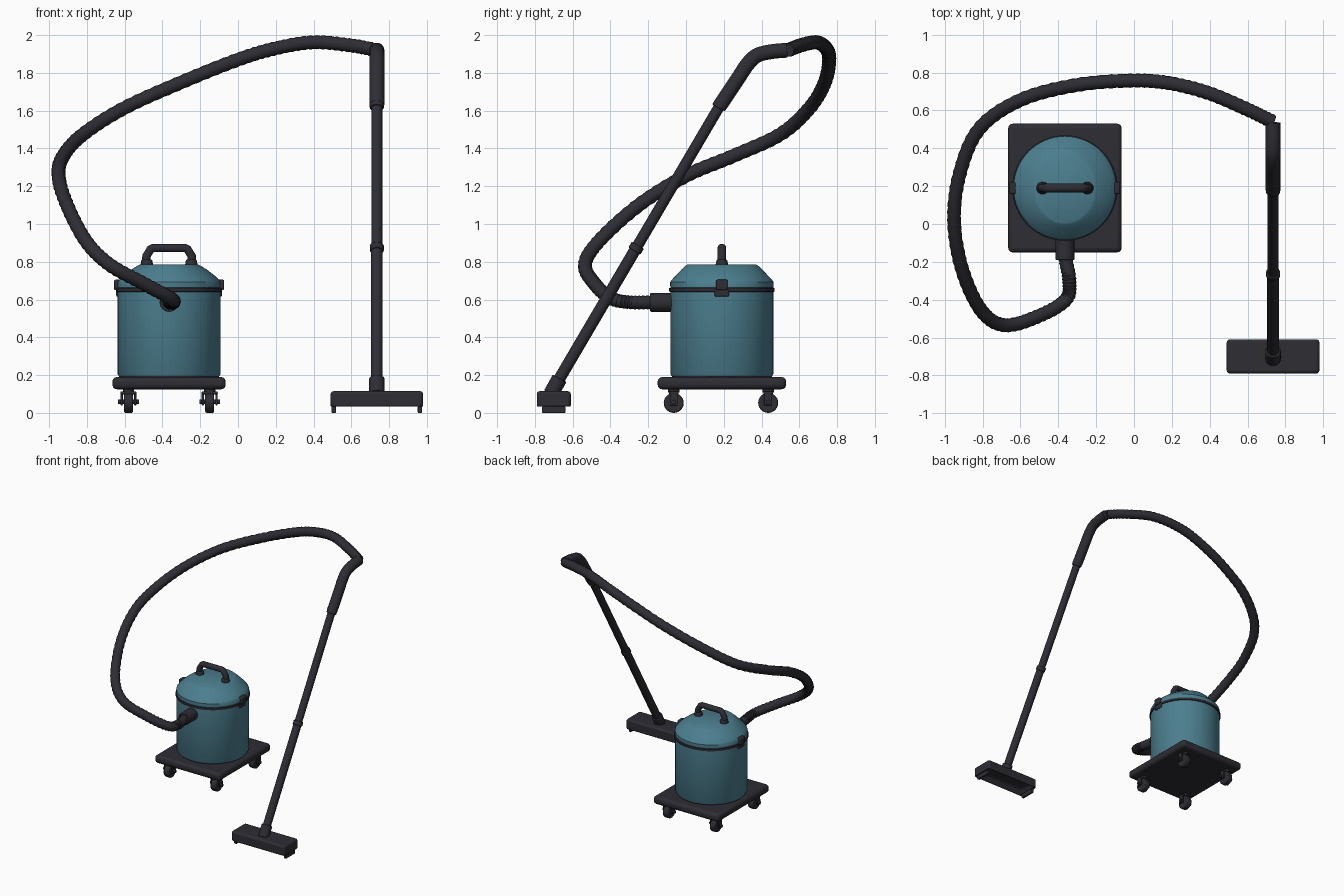
import bpy, bmesh, math
from mathutils import Vector, Matrix

if "Cube" in bpy.data.objects:
    bpy.data.objects.remove(bpy.data.objects["Cube"])


def material(name, rgb):
    m = bpy.data.materials.new(name)
    m.diffuse_color = (*rgb, 1)
    m.use_nodes = True
    m.node_tree.nodes["Principled BSDF"].inputs["Base Color"].default_value = m.diffuse_color
    return m


TEAL = material("teal paint", (0.072, 0.21, 0.275))
DARK = material("dark plastic", (0.026, 0.026, 0.034))
CX, CY = -0.365, 0.19      # centre of the canister
WX = 0.735                 # side position of the wand


def finish(name, bm, mat, bevel=0, segs=3):
    bmesh.ops.recalc_face_normals(bm, faces=bm.faces)
    me = bpy.data.meshes.new(name)
    bm.to_mesh(me)
    bm.free()
    ob = bpy.data.objects.new(name, me)
    bpy.context.collection.objects.link(ob)
    me.materials.append(mat)
    if bevel:
        b = ob.modifiers.new("bevel", 'BEVEL')
        b.width, b.segments = bevel, segs
        b.limit_method = 'ANGLE'
    smooth(ob)
    return ob


def smooth(ob):
    bpy.ops.object.select_all(action='DESELECT')
    ob.select_set(True)
    bpy.context.view_layer.objects.active = ob
    bpy.ops.object.shade_smooth_by_angle(angle=math.radians(35))


def box(name, lo, hi, mat=DARK, bevel=0.0, segs=3):
    lo, hi = Vector(lo), Vector(hi)
    bm = bmesh.new()
    bmesh.ops.create_cube(bm, size=1, matrix=Matrix.Translation((lo + hi) / 2)
                          @ Matrix.Diagonal((*(hi - lo), 1)))
    return finish(name, bm, mat, bevel, segs)


def rod(name, a, b, r, r2=None, mat=DARK, sides=24, bevel=0.0):
    a, b = Vector(a), Vector(b)
    bm = bmesh.new()
    rot = (b - a).to_track_quat('Z', 'Y').to_matrix().to_4x4()
    bmesh.ops.create_cone(bm, cap_ends=True, segments=sides, radius1=r,
                          radius2=r if r2 is None else r2, depth=(b - a).length,
                          matrix=Matrix.Translation((a + b) / 2) @ rot)
    return finish(name, bm, mat, bevel, 2)


def loft(name, rings, mat, n=64):
    """Stack of elliptical rings (z, radius x, radius y) with capped ends."""
    bm = bmesh.new()
    rows = [[bm.verts.new((CX + rx * math.cos(2 * math.pi * i / n),
                           CY + ry * math.sin(2 * math.pi * i / n), z))
             for i in range(n)] for z, rx, ry in rings]
    for p, q in zip(rows, rows[1:]):
        for i in range(n):
            bm.faces.new((p[i], p[(i + 1) % n], q[(i + 1) % n], q[i]))
    bm.faces.new(rows[0])
    bm.faces.new(rows[-1])
    return finish(name, bm, mat)


def spline(pts, steps):
    """Smooth path through the points."""
    p = [Vector(v) for v in pts]
    p = [2 * p[0] - p[1]] + p + [2 * p[-1] - p[-2]]
    out = []
    for a, b, c, d in zip(p, p[1:], p[2:], p[3:]):
        for i in range(steps):
            t = i / steps
            out.append(0.5 * (2 * b + (c - a) * t + (2 * a - 5 * b + 4 * c - d) * t * t
                              + (3 * b - a - 3 * c + d) * t ** 3))
    return out + [p[-2]]


def tube(name, pts, radii, mat=DARK, res=5):
    cu = bpy.data.curves.new(name, 'CURVE')
    cu.dimensions = '3D'
    cu.bevel_depth, cu.bevel_resolution, cu.use_fill_caps = 1, res, True
    s = cu.splines.new('POLY')
    s.points.add(len(pts) - 1)
    for sp, v, r in zip(s.points, pts, radii):
        sp.co, sp.radius = (*v, 1), r
    cu.materials.append(mat)
    ob = bpy.data.objects.new(name, cu)
    bpy.context.collection.objects.link(ob)
    bpy.ops.object.select_all(action='DESELECT')
    ob.select_set(True)
    bpy.context.view_layer.objects.active = ob
    bpy.ops.object.convert(target='MESH')
    smooth(bpy.context.object)


# Trolley base and casters
box("trolley_base", (-0.665, -0.15, 0.125), (-0.065, 0.53, 0.19), bevel=0.024)
for i, x in enumerate((-0.58, -0.15)):
    for j, y in enumerate((-0.065, 0.435)):
        tag = f"_{i}{j}"
        rod("caster_wheel" + tag, (x - 0.024, y, 0.053), (x + 0.024, y, 0.053), 0.053,
            sides=28, bevel=0.008)
        rod("caster_axle" + tag, (x - 0.055, y, 0.058), (x + 0.055, y, 0.058), 0.012, sides=12)
        box("caster_crown" + tag, (x - 0.043, y - 0.026, 0.098), (x + 0.043, y + 0.026, 0.113),
            bevel=0.005)
        rod("caster_stem" + tag, (x, y, 0.108), (x, y, 0.13), 0.03)
        for s in (-1, 1):
            box(f"caster_fork{tag}_{s}", (x + s * 0.036 - 0.006, y - 0.021, 0.04),
                (x + s * 0.036 + 0.006, y + 0.021, 0.108), bevel=0.004)

# Canister, seal band and domed lid
loft("canister_foot", [(0.185, 0.262, 0.262), (0.2, 0.267, 0.267)], DARK)
loft("canister", [(0.195, 0.266, 0.266), (0.205, 0.272, 0.272), (0.645, 0.272, 0.272)], TEAL)
loft("seal_band", [(0.64, 0.27, 0.27), (0.642, 0.279, 0.279), (0.66, 0.279, 0.279),
                   (0.664, 0.27, 0.27)], DARK)
loft("lid", [(0.66, 0.273, 0.273), (0.692, 0.272, 0.274), (0.706, 0.262, 0.264),
             (0.727, 0.241, 0.244), (0.757, 0.203, 0.216), (0.778, 0.169, 0.194),
             (0.785, 0.155, 0.183)], TEAL)

# Side latches
for s, tag in ((-1, "left"), (1, "right")):
    for part, z0, z1, w, d in (("catch", 0.615, 0.66, 0.038, 0.28),
                               ("lever", 0.65, 0.705, 0.031, 0.292)):
        xs = sorted((CX + s * 0.255, CX + s * d))
        box(f"latch_{part}_{tag}", (xs[0], CY - w, z0), (xs[1], CY + w, z1), bevel=0.008)

# Carrying handle
hp = [(CX + s * x, CY, z) for s, x, z in
      ((-1, 0.122, 0.782), (-1, 0.12, 0.83), (-1, 0.098, 0.866), (-1, 0.084, 0.873),
       (1, 0.084, 0.873), (1, 0.098, 0.866), (1, 0.12, 0.83), (1, 0.122, 0.782))]
tube("carry_handle", hp, [0.023] * len(hp))
for s in (-1, 1):
    rod(f"handle_foot_{s}", (CX + s * 0.118, CY, 0.78), (CX + s * 0.118, CY, 0.812), 0.034,
        0.028, bevel=0.006)

# Hose inlet and ribbed hose
rod("hose_inlet", (CX, -0.05, 0.585), (CX, -0.19, 0.585), 0.05, bevel=0.005)
hose = spline([(CX, -0.17, 0.585), (-0.342, -0.3, 0.586), (-0.36, -0.4, 0.608),
               (-0.5, -0.485, 0.685), (-0.68, -0.535, 0.785), (-0.805, -0.46, 0.91),
               (-0.905, -0.25, 1.1), (-0.95, 0, 1.255), (-0.925, 0.25, 1.36),
               (-0.82, 0.5, 1.475), (-0.6, 0.655, 1.615), (-0.3, 0.735, 1.75),
               (0, 0.758, 1.87), (0.2, 0.742, 1.93), (0.4, 0.69, 1.962),
               (0.6, 0.605, 1.945), (WX, 0.54, 1.92)], 12)
tube("hose", hose, [0.038 if i % 2 else 0.0345 for i in range(len(hose))])

# Bent grip at the hose end
grip = spline([(WX, 0.535, 1.92), (WX, 0.45, 1.912), (WX, 0.375, 1.892),
               (WX, 0.325, 1.845), (WX, 0.275, 1.77), (WX, 0.183, 1.632)], 5)
tube("grip", grip, [0.04] * len(grip))

# Straight wand in two lengths with collars
top, foot = Vector((WX, 0.19, 1.645)), Vector((WX, -0.7, 0.13))
rod("wand_upper", top, top.lerp(foot, 0.5), 0.029)
rod("wand_lower", top.lerp(foot, 0.5), foot, 0.031)
rod("wand_joint", top.lerp(foot, 0.5), top.lerp(foot, 0.52), 0.037, bevel=0.004)
rod("wand_grip_collar", top.lerp(foot, 0.0), top.lerp(foot, 0.02), 0.038, bevel=0.004)
rod("wand_socket", top.lerp(foot, 0.965), foot + Vector((0, -0.015, -0.03)), 0.041, bevel=0.004)

# Floor head: hollow from below, with runners at both ends
bm = bmesh.new()
bmesh.ops.create_cube(bm, size=1, matrix=Matrix.Translation((WX, -0.7, 0.07))
                      @ Matrix.Diagonal((0.49, 0.18, 0.09, 1)))
bottom = min(bm.faces, key=lambda f: f.calc_center_median().z)
bmesh.ops.inset_individual(bm, faces=[bottom], thickness=0.05)
bmesh.ops.translate(bm, verts=bottom.verts, vec=(0, 0, 0.05))
finish("floor_head", bm, DARK, bevel=0.016)
for s in (-1, 1):
    x = WX + s * 0.228
    box(f"floor_runner_{s}", (x - 0.012, -0.762, 0), (x + 0.012, -0.638, 0.035), bevel=0.006)
